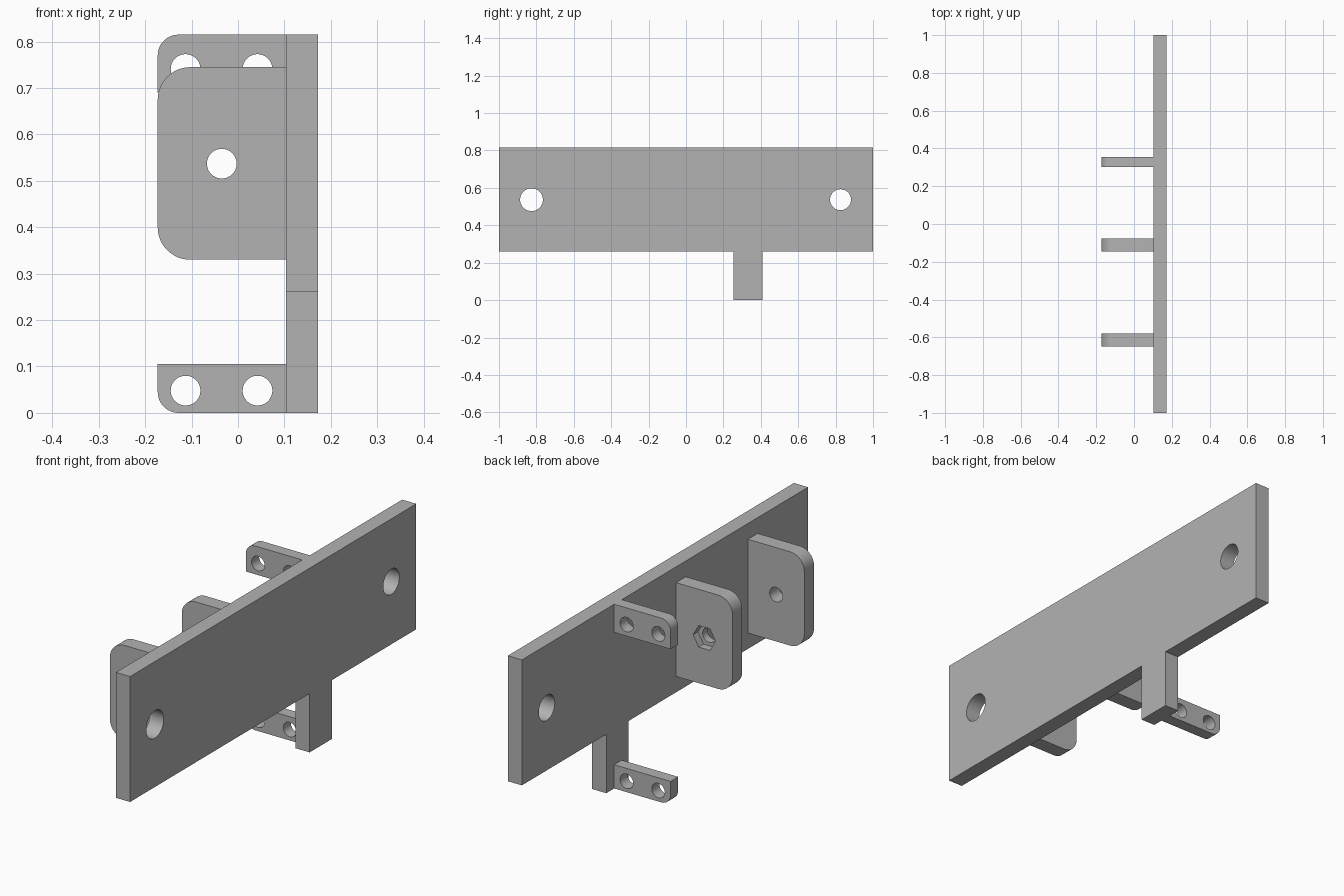
import bpy
import bmesh
import math
from mathutils import Vector

cube = bpy.data.objects.get("Cube")
if cube:
    bpy.data.objects.remove(cube, do_unlink=True)

grey = bpy.data.materials.new("plain grey")
grey.use_nodes = True
COLOUR = (0.45, 0.45, 0.45, 1)
grey.diffuse_color = COLOUR
grey.node_tree.nodes["Principled BSDF"].inputs["Base Color"].default_value = COLOUR


def prism(name, outline, axis, start, end):
    """Extrude a (horizontal, z) outline along the x or y axis."""
    bm = bmesh.new()
    place = (lambda h, z: (start, h, z)) if axis == "x" else (lambda h, z: (h, start, z))
    face = bm.faces.new([bm.verts.new(place(h, z)) for h, z in outline])
    ext = bmesh.ops.extrude_face_region(bm, geom=[face])
    step = end - start
    move = Vector((step, 0, 0)) if axis == "x" else Vector((0, step, 0))
    bmesh.ops.translate(bm, vec=move, verts=[v for v in ext["geom"] if isinstance(v, bmesh.types.BMVert)])
    bmesh.ops.recalc_face_normals(bm, faces=bm.faces)
    mesh = bpy.data.meshes.new(name)
    bm.to_mesh(mesh)
    bm.free()
    mesh.materials.append(grey)
    obj = bpy.data.objects.new(name, mesh)
    bpy.context.collection.objects.link(obj)
    return obj


def ring(h, z, radius, sides=48):
    return [(h + radius * math.cos(math.tau * i / sides),
             z + radius * math.sin(math.tau * i / sides)) for i in range(sides)]


def arc(h, z, radius, first):
    """Quarter turn, counter-clockwise from the given angle in degrees."""
    return [(h + radius * math.cos(math.radians(first + 7.5 * i)),
             z + radius * math.sin(math.radians(first + 7.5 * i))) for i in range(13)]


def cut(obj, outline, axis, start, end):
    cutter = prism("cutter", outline, axis, start, end)
    cutter.hide_render = True
    mod = obj.modifiers.new("hole", "BOOLEAN")
    mod.operation = "DIFFERENCE"
    mod.solver = "EXACT"
    mod.object = cutter
    bpy.context.view_layer.objects.active = obj
    bpy.ops.object.modifier_apply(modifier=mod.name)
    bpy.data.objects.remove(cutter, do_unlink=True)


LEFT, INNER, OUTER = -0.173, 0.103, 0.172


def bracket(name, low, high, front, back, radius, holes, top=True, bottom=True):
    """Upright plate with rounded free corners and round through holes."""
    outline = [(INNER, low), (INNER, high)]
    outline += arc(LEFT + radius, high - radius, radius, 90) if top else [(LEFT, high)]
    outline += arc(LEFT + radius, low + radius, radius, 180) if bottom else [(LEFT, low)]
    obj = prism(name, outline, "y", front, back)
    for h, z in holes:
        cut(obj, ring(h, z, 0.032), "y", front - 0.1, back + 0.1)
    return obj


# Long mounting plate with its hanging leg
backplate = prism("mounting_plate", [(-1, 0.26), (0.255, 0.26), (0.255, 0), (0.41, 0),
                                     (0.41, 0.26), (1, 0.26), (1, 0.815), (-1, 0.815)],
                  "x", INNER, OUTER)
for y, radius in ((-0.826, 0.061), (0.826, 0.056)):
    cut(backplate, ring(y, 0.537, radius), "x", 0, 0.3)

# Two large brackets, the middle one with a hexagonal nut pocket
pivot = (-0.035, 0.537)
front_bracket = bracket("front_bracket", 0.33, 0.745, -0.648, -0.58, 0.07, [pivot])
middle_bracket = bracket("middle_bracket", 0.33, 0.745, -0.146, -0.078, 0.07, [pivot])
cut(middle_bracket, ring(*pivot, 0.055, 6), "y", -0.112, 0)

# Two small tabs, each with a pair of holes
upper_tab = bracket("upper_tab", 0.69, 0.815, 0.302, 0.355, 0.045,
                    [(-0.113, 0.741), (0.042, 0.741)], bottom=False)
lower_tab = bracket("lower_tab", 0, 0.105, 0.302, 0.355, 0.045,
                    [(-0.113, 0.048), (0.042, 0.048)], top=False)

# Smooth the round walls, keep the edges sharp
bpy.ops.object.select_all(action="DESELECT")
for obj in (backplate, front_bracket, middle_bracket, upper_tab, lower_tab):
    obj.select_set(True)
bpy.context.view_layer.objects.active = backplate
bpy.ops.object.shade_smooth_by_angle(angle=math.radians(30))
